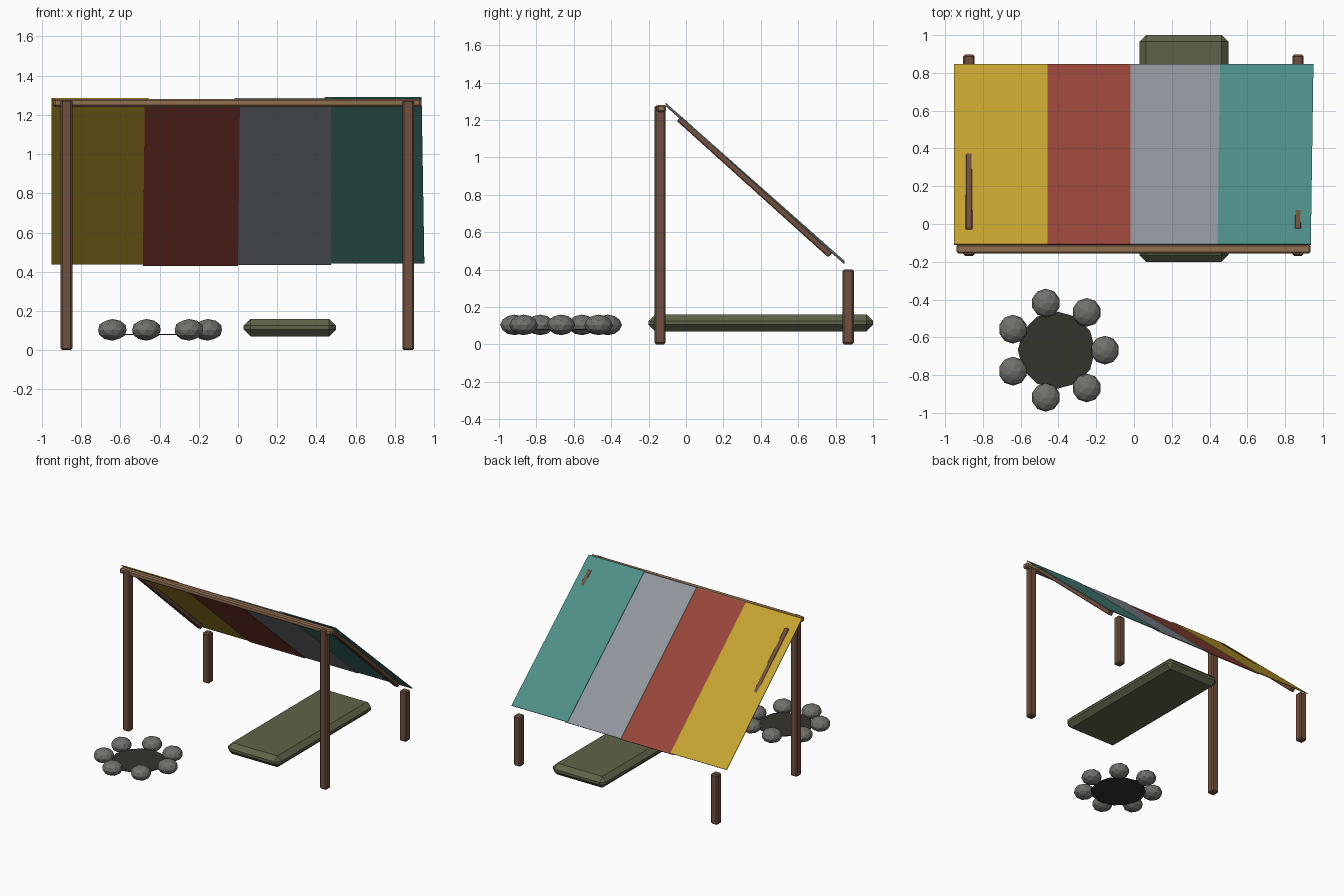
import bpy, bmesh, math
from mathutils import Vector, Matrix

if "Cube" in bpy.data.objects:
    bpy.data.objects.remove(bpy.data.objects["Cube"])


def material(name, r, g, b):
    m = bpy.data.materials.new(name)
    lin = [((c / 255 + 0.055) / 1.055) ** 2.4 for c in (r, g, b)]
    m.diffuse_color = (*lin, 1)
    m.use_nodes = True
    m.node_tree.nodes["Principled BSDF"].inputs["Base Color"].default_value = m.diffuse_color
    return m


DARK_WOOD = material("dark wood", 112, 80, 62)
LIGHT_WOOD = material("light wood", 145, 112, 82)
YELLOW = material("yellow cloth", 198, 164, 50)
RED = material("red cloth", 152, 70, 58)
GREY = material("grey cloth", 143, 150, 156)
TEAL = material("teal cloth", 78, 143, 136)
OLIVE = material("olive bedding", 94, 100, 72)
STONE = material("grey stone", 112, 113, 107)
ASH = material("dark ash", 54, 51, 45)


def finish(name, bm, mat):
    bmesh.ops.recalc_face_normals(bm, faces=bm.faces)
    me = bpy.data.meshes.new(name)
    bm.to_mesh(me)
    bm.free()
    me.materials.append(mat)
    ob = bpy.data.objects.new(name, me)
    bpy.context.collection.objects.link(ob)
    return ob


def box(name, center, size, bevel, mat, tilt=0.0):
    """Chamfered box, optionally tilted about the x axis."""
    bm = bmesh.new()
    bmesh.ops.create_cube(bm, size=1)
    bmesh.ops.scale(bm, vec=size, verts=bm.verts)
    bmesh.ops.bevel(bm, geom=bm.edges[:], offset=bevel, segments=1,
                    affect='EDGES', profile=0.5)
    bm.transform(Matrix.Translation(center) @ Matrix.Rotation(tilt, 4, 'X'))
    return finish(name, bm, mat)


# Posts and rafters, one of each per side
a, b = Vector((0, -0.037, 1.207)), Vector((0, 0.772, 0.478))
d = b - a
for side, x in (("left", -0.874), ("right", 0.868)):
    box(f"{side}_front_post", (x, -0.139, 0.638), (0.06, 0.06, 1.276), 0.009, DARK_WOOD)
    box(f"{side}_back_post", (x, 0.867, 0.2), (0.06, 0.06, 0.4), 0.009, DARK_WOOD)
    box(f"{side}_rafter", (a + b) / 2 + Vector((x, 0, 0)), (0.038, d.length, 0.035),
        0.005, DARK_WOOD, math.atan2(d.z, d.y))

# Ridge beam
box("ridge_beam", (-0.003, -0.132, 1.261), (1.875, 0.048, 0.04), 0.009, LIGHT_WOOD)


# Sloping cloth roof: four overlapping strips
def strip(name, top_x, low_x, z0, mat):
    slope, y0, y1, thick = 0.8845, -0.107, 0.848, 0.006
    n = Vector((0, slope, 1)).normalized() * thick
    bm = bmesh.new()
    upper = [bm.verts.new((x, y, z0 - slope * y)) for x, y in (
        (top_x[0], y0), (top_x[1], y0), (low_x[1], y1), (low_x[0], y1))]
    lower = [bm.verts.new(v.co - n) for v in upper]
    bm.faces.new(upper)
    bm.faces.new(lower[::-1])
    for i in range(4):
        j = (i + 1) % 4
        bm.faces.new((upper[i], lower[i], lower[j], upper[j]))
    finish(name, bm, mat)


strip("yellow_roof_strip", (-0.952, -0.457), (-0.952, -0.457), 1.191, YELLOW)
strip("red_roof_strip", (-0.475, 0.01), (-0.485, 0.0), 1.185, RED)
strip("grey_roof_strip", (-0.018, 0.475), (-0.018, 0.475), 1.190, GREY)
strip("teal_roof_strip", (0.442, 0.936), (0.455, 0.95), 1.196, TEAL)

# Bedroll
box("bedroll", (0.264, 0.4, 0.115), (0.47, 1.2, 0.09), 0.035, OLIVE)

# Fire pit: ring of stones around a flat ash bed
cx, cy = -0.41, -0.668
for i in range(7):
    t = math.tau * i / 7
    bm = bmesh.new()
    bmesh.ops.create_icosphere(bm, subdivisions=2, radius=1)
    bmesh.ops.scale(bm, vec=(0.076, 0.076, 0.055), verts=bm.verts)
    bmesh.ops.translate(bm, verts=bm.verts, vec=(
        cx + 0.256 * math.cos(t), cy + 0.256 * math.sin(t), 0.104))
    finish(f"fire_stone_{i + 1}", bm, STONE)

bm = bmesh.new()
bmesh.ops.create_cone(bm, cap_ends=True, segments=12, radius1=0.205, radius2=0.205,
                      depth=0.006, matrix=Matrix.Translation((cx, cy, 0.08)))
finish("ash_bed", bm, ASH)
